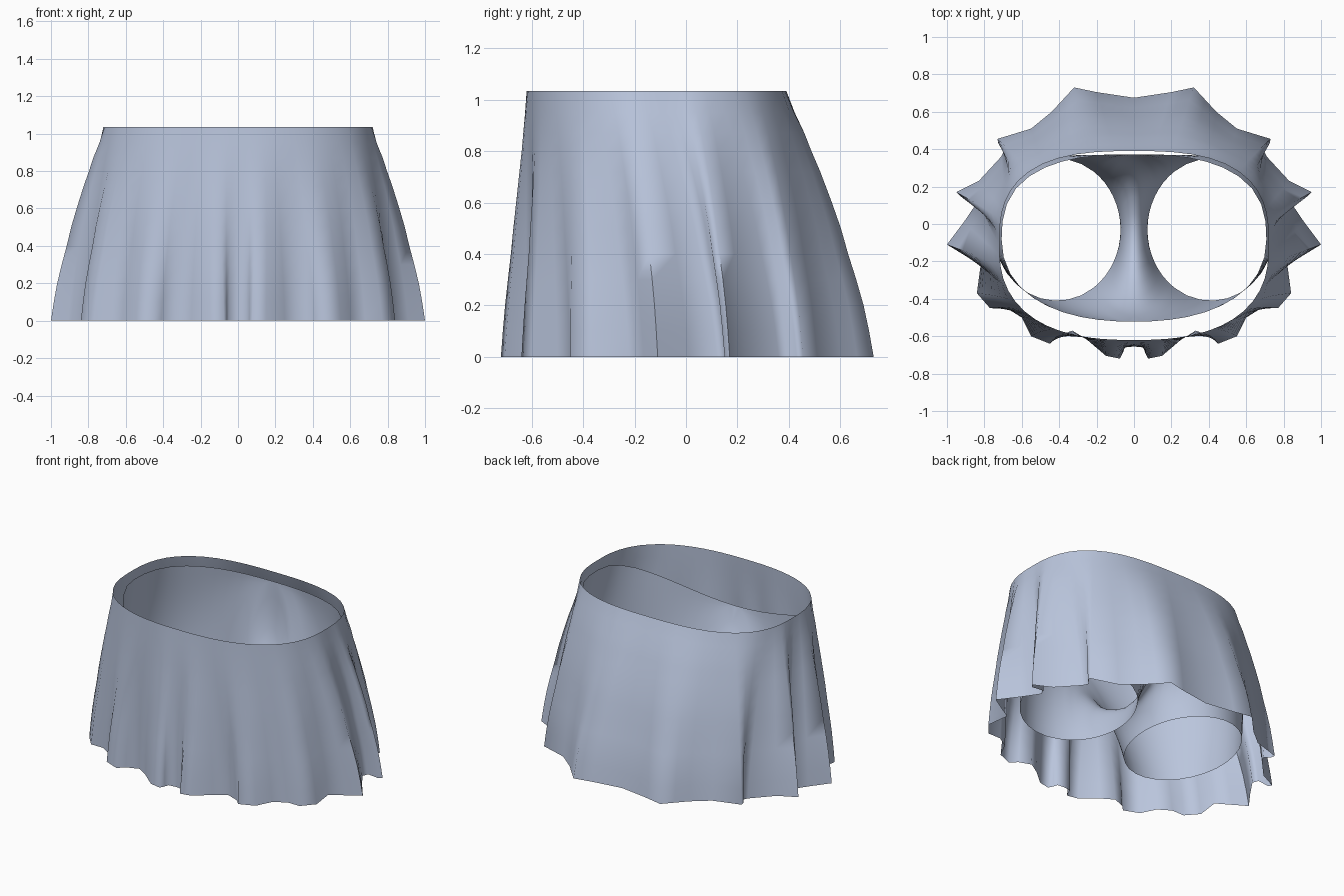
import bpy, bmesh, math
from mathutils import Vector

if "Cube" in bpy.data.objects:
    bpy.data.objects.remove(bpy.data.objects["Cube"])

fabric = bpy.data.materials.new("pale_blue_grey_fabric")
fabric.diffuse_color = (0.49, 0.56, 0.72, 1)
fabric.use_nodes = True
fabric.node_tree.nodes["Principled BSDF"].inputs["Base Color"].default_value = fabric.diffuse_color


def loft(name, rings, closed=True, mirror=False):
    """Skin a list of equal-length point rings."""
    bm = bmesh.new()
    rows = [[bm.verts.new(p) for p in ring] for ring in rings]
    n = len(rows[0])
    for a, b in zip(rows, rows[1:]):
        for i in range(n if closed else n - 1):
            j = (i + 1) % n
            bm.faces.new((a[i], a[j], b[j], b[i]))
    if mirror:
        geo = bmesh.ops.duplicate(bm, geom=bm.verts[:] + bm.edges[:] + bm.faces[:])["geom"]
        for g in geo:
            if isinstance(g, bmesh.types.BMVert):
                g.co.x *= -1
        bmesh.ops.reverse_faces(bm, faces=[g for g in geo if isinstance(g, bmesh.types.BMFace)])
        bmesh.ops.remove_doubles(bm, verts=bm.verts[:], dist=0.0005)
    bmesh.ops.recalc_face_normals(bm, faces=bm.faces[:])
    me = bpy.data.meshes.new(name)
    bm.to_mesh(me)
    bm.free()
    me.materials.append(fabric)
    ob = bpy.data.objects.new(name, me)
    bpy.context.collection.objects.link(ob)
    bpy.ops.object.select_all(action='DESELECT')
    ob.select_set(True)
    bpy.context.view_layer.objects.active = ob
    bpy.ops.object.shade_smooth_by_angle(angle=math.radians(80))
    # normals point outward: flip if the side face looks inward
    f = max(me.polygons, key=lambda p: p.center.x)
    if f.normal.x < 0:
        me.flip_normals()
    return ob


def oval(ang, rx, ry, cy, n_back, n_front):
    """Point on a squarish oval; 0 is +x, 90 degrees is the back."""
    c, s = math.cos(ang), math.sin(ang)
    n = n_back if s > 0 else n_front
    r = ((abs(c) / rx) ** n + (abs(s) / ry) ** n) ** (-1 / n)
    return Vector((r * c, cy + r * s, 0))


def resample(pts, count):
    """Evenly spaced points along a polyline, ends included."""
    pts = [Vector(p) for p in pts]
    d = [0]
    for a, b in zip(pts, pts[1:]):
        d.append(d[-1] + (b - a).length)
    out = []
    for k in range(count):
        t = d[-1] * k / (count - 1)
        i = max(i for i in range(len(pts) - 1) if d[i] <= t + 1e-9)
        out.append(pts[i].lerp(pts[i + 1], min(1, (t - d[i]) / (d[i + 1] - d[i]))))
    return out


# Skirt: pleated hem outline, right half from back centre to front centre
half = [(0, .675), (.2, .705), (.32, .73), (.38, .665), (.44, .60), (.55, .51), (.73, .455),
        (.725, .43), (.69, .40), (.71, .36), (.83, .23), (.95, .17), (.93, .15), (.85, .16),
        (.835, .12), (.91, .01), (1, -.11), (.91, -.165), (.82, -.22), (.84, -.37), (.77, -.45),
        (.68, -.45), (.60, -.50), (.55, -.60), (.45, -.64), (.41, -.60), (.33, -.57),
        (.25, -.62), (.15, -.705), (.075, -.72), (.06, -.69), (.05, -.66), (0, -.655)]
hem = [Vector((x, y, 0)) for x, y in half]
hem += [Vector((-p.x, p.y, 0)) for p in hem[-2:0:-1]]
N = len(hem)

# The same outline with its pleats relaxed away
soft = [p.copy() for p in hem]
for _ in range(10):
    soft = [(soft[i - 1] + soft[i] * 2 + soft[(i + 1) % N]) / 4 for i in range(N)]
waist = [oval(math.atan2(p.y - .05, p.x), .72, .505, -.115, 2.8, 2.5) for p in soft]

# Height against flare: the pleats fade toward the waist, sooner at the front
rings = []
for z, f in [(1.035, 0), (.95, .11), (.87, .23), (.8, .31), (.72, .41), (.6, .54), (.5, .64),
             (.4, .72), (.3, .81), (.2, .89), (.1, .95), (0, 1)]:
    ring = []
    for w, s, h in zip(waist, soft, hem):
        power = 1.15 + .85 * min(1, max(0, (-.25 - s.y) / .25))
        ring.append(w.lerp(s, f) + (h - s) * f ** power + Vector((0, 0, z)))
    rings.append(ring)
loft("skirt", rings)

# Under-shorts: waist half-rim (dipping at the front) plus centre seam
rim = []
for k in range(41):
    p = oval(-math.pi / 2 + math.pi * k / 40, .708, .447, -.075, 2.6, 2.3)
    p.z = .98
    if p.y < -.075:
        p.z -= .22 * max(0, 1 - (p.x / .708) ** 2)
    rim.append(p)
rim[0].x = rim[-1].x = 0
seam = [rim[-1], (0, .37, .75), (0, .33, .55), (0, .22, .39), (0, .08, .31), (0, -.05, .29),
        (0, -.2, .33), (0, -.34, .43), (0, -.46, .58), rim[0]]
top = resample(rim, 21) + resample(seam, 17)[1:-1]

# Leg opening, round the outside to the back and home along the inside
leg = []
for i in range(len(top)):
    a = -125 + 250 * i / 20 if i <= 20 else 125 + 110 * (i - 20) / 16
    c, s = math.cos(math.radians(a)), math.sin(math.radians(a))
    leg.append(Vector((.412 + .34 * c, -.03 + .38 * s, .15 + .025 * c + .03 * s)))

shorts = []
for k in range(13):
    t = k / 12
    ring = []
    for i, (a, b) in enumerate(zip(top, leg)):
        # the inside arches away from the seam, the outside falls straight with full hips
        w = 1 if i > 20 else max(0, 1 - min(i, 20 - i) / 6)
        u = t + w * (math.sin(t * math.pi / 2) - t)
        v = t + w * (1 - math.cos(t * math.pi / 2) - t)
        p = Vector((a.x + (b.x - a.x) * u, a.y + (b.y - a.y) * v, a.z + (b.z - a.z) * v))
        if i <= 20 and a.y > -.3:
            out = Vector((a.x, a.y + .075, 0)).normalized()
            p += out * .03 * (1 - w) * math.sin(math.pi * t) * min(1, (a.y + .3) / .2)
        ring.append(p)
    shorts.append(ring)
loft("under_shorts", shorts, mirror=True)
